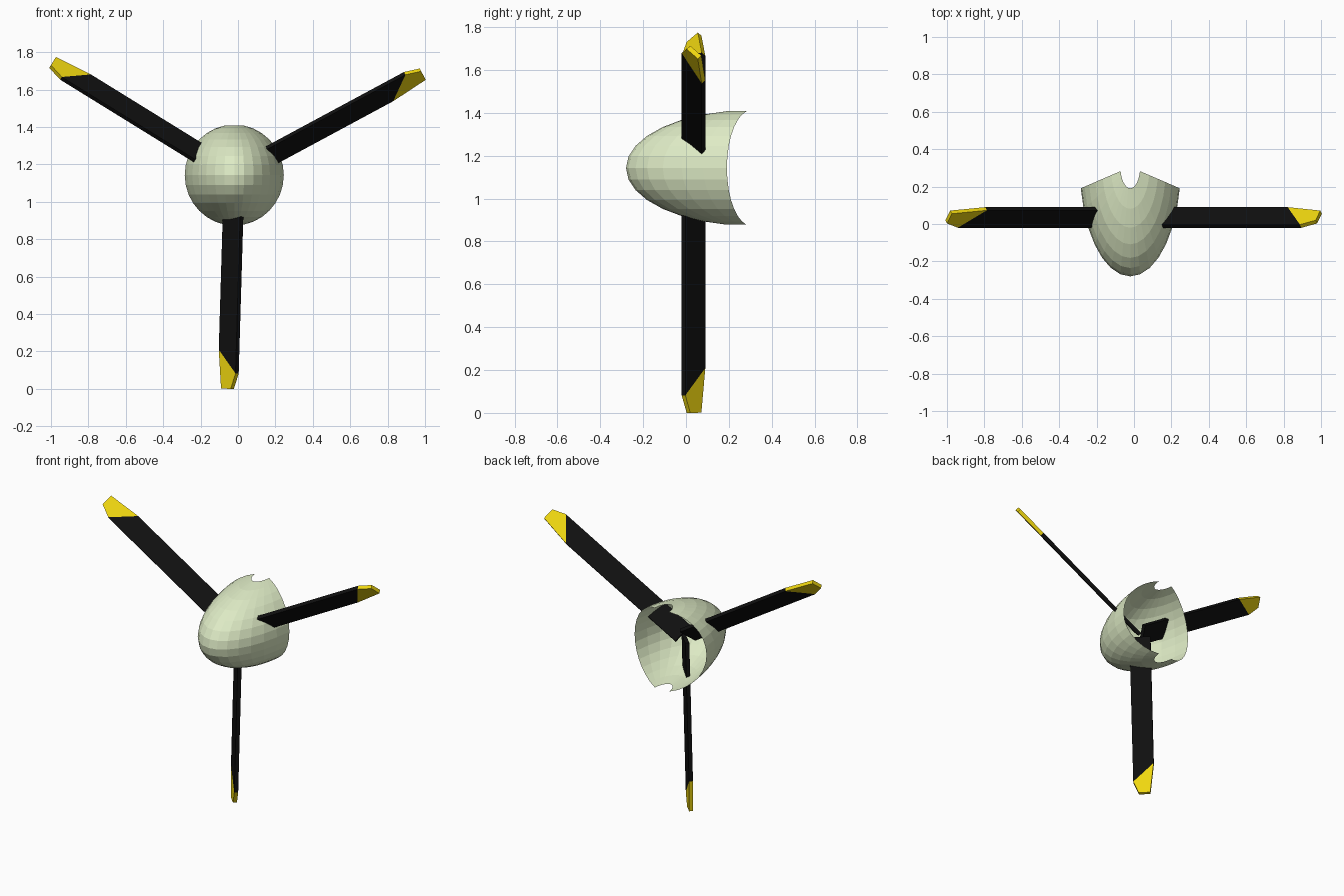
import bpy, bmesh
from math import cos, sin, radians, sqrt
from mathutils import Vector

if "Cube" in bpy.data.objects:
    bpy.data.objects.remove(bpy.data.objects["Cube"])

HUB = Vector((-0.02, 0.035, 1.143))


def material(name, rgb):
    m = bpy.data.materials.new(name)
    m.diffuse_color = (*rgb, 1)
    m.use_nodes = True
    m.node_tree.nodes["Principled BSDF"].inputs["Base Color"].default_value = m.diffuse_color
    return m


GREEN = material("pale_green", (0.73, 0.83, 0.56))
BLACK = material("black", (0.005, 0.005, 0.005))
YELLOW = material("yellow", (0.87, 0.68, 0.005))


def add_object(name, bm, mats):
    me = bpy.data.meshes.new(name)
    bm.to_mesh(me)
    bm.free()
    for m in mats:
        me.materials.append(m)
    ob = bpy.data.objects.new(name, me)
    bpy.context.collection.objects.link(ob)
    return ob


# Spinner: stretched sphere with its poles up, rear half and pole caps removed
bm = bmesh.new()
bmesh.ops.create_uvsphere(bm, u_segments=32, v_segments=16, radius=1)
cut = [v for v in bm.verts if abs(v.co.z) > 0.99 or v.co.y > -0.15 * abs(v.co.x) - 1e-4]
bmesh.ops.delete(bm, geom=cut, context='VERTS')
for v in bm.verts:
    v.co = Vector((HUB.x + 0.27 * v.co.x, 0.305 + 0.585 * v.co.y, HUB.z + 0.27 * v.co.z))
add_object("spinner", bm, [GREEN])


# Blade: thin plate pitched 45 degrees, with a slanted yellow tip
W, T = 0.066, 0.012   # half width, half thickness
STATIONS = [          # radius and offset of the two edges
    ((0.02, -W), (0.02, W)),
    ((1.06, -W), (0.935, W)),
    ((1.143, -0.033), (1.143, 0.04)),
]


def blade(name, angle):
    a = radians(angle)
    out = Vector((cos(a), 0, sin(a)))
    side = Vector((sin(a), 0, -cos(a)))
    y = Vector((0, 1, 0))
    across, normal = (side + y) / sqrt(2), (side - y) / sqrt(2)
    bm = bmesh.new()
    rings = []
    for (r0, s0), (r1, s1) in STATIONS:
        pts = [(r0, s0, -T), (r1, s1, -T), (r1, s1, T), (r0, s0, T)]
        rings.append([bm.verts.new(HUB + out * r + across * s + normal * t) for r, s, t in pts])
    for i in range(2):
        for k in range(4):
            n = (k + 1) % 4
            f = bm.faces.new((rings[i][k], rings[i][n], rings[i + 1][n], rings[i + 1][k]))
            f.material_index = i
    bm.faces.new(rings[0])
    bm.faces.new(rings[-1]).material_index = 1
    bmesh.ops.recalc_face_normals(bm, faces=bm.faces)
    add_object(name, bm, [BLACK, YELLOW])


for name, angle in (("blade_right", 28.3), ("blade_left", 148.3), ("blade_bottom", 268.3)):
    blade(name, angle)
